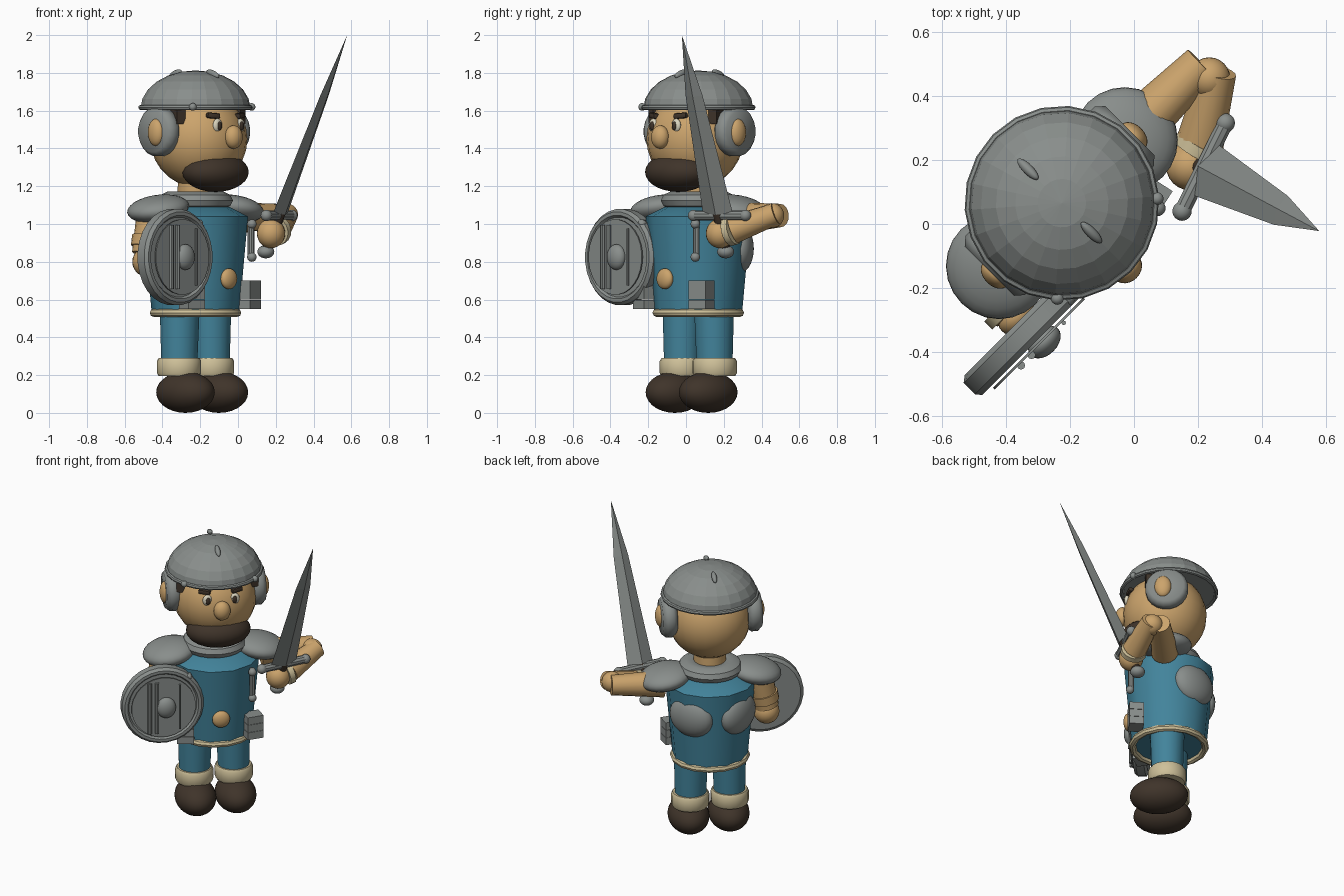
import bpy, bmesh, math
from mathutils import Matrix, Vector

if "Cube" in bpy.data.objects:
    bpy.data.objects.remove(bpy.data.objects["Cube"])

# Figure frame: +x is the figure's left, -y its front; turned 45 degrees in the scene
W = Matrix.Translation((-0.225, 0.065, 0)) @ Matrix.Rotation(math.radians(45), 4, 'Z')
WI = W.inverted()


def mat(name, r, g, b):
    m = bpy.data.materials.new(name)
    m.diffuse_color = (r, g, b, 1)
    m.use_nodes = True
    m.node_tree.nodes["Principled BSDF"].inputs["Base Color"].default_value = m.diffuse_color
    return m


STEEL = mat("steel_grey", 0.25, 0.27, 0.26)
BLUE = mat("tunic_blue", 0.055, 0.23, 0.33)
SKIN = mat("skin_tan", 0.60, 0.37, 0.15)
BROWN = mat("dark_brown", 0.05, 0.034, 0.023)
CREAM = mat("cream_trim", 0.62, 0.53, 0.32)
WHITE = mat("eye_white", 0.70, 0.66, 0.52)


def finish(name, bm, m, material, smooth=35):
    bm.transform(W @ m)
    bmesh.ops.recalc_face_normals(bm, faces=bm.faces)
    me = bpy.data.meshes.new(name)
    bm.to_mesh(me)
    bm.free()
    me.materials.append(material)
    ob = bpy.data.objects.new(name, me)
    bpy.context.collection.objects.link(ob)
    if smooth:
        bpy.ops.object.select_all(action='DESELECT')
        ob.select_set(True)
        bpy.context.view_layer.objects.active = ob
        bpy.ops.object.shade_smooth_by_angle(angle=math.radians(smooth))
    return ob


def ball(name, loc, radii, material, rot=None):
    bm = bmesh.new()
    bmesh.ops.create_uvsphere(bm, u_segments=24, v_segments=14, radius=1)
    m = Matrix.Translation(loc) @ (rot or Matrix()) @ Matrix.Diagonal((*radii, 1))
    return finish(name, bm, m, material)


def box(name, loc, size, material, rot=None, bevel=0.0):
    bm = bmesh.new()
    bmesh.ops.create_cube(bm, size=1)
    bm.transform(Matrix.Diagonal((*size, 1)))
    if bevel:
        bmesh.ops.bevel(bm, geom=bm.edges[:], offset=bevel, segments=2, affect='EDGES', profile=0.5)
    return finish(name, bm, Matrix.Translation(loc) @ (rot or Matrix()), material)


def rod(name, p, q, r1, r2, material, seg=16):
    p, q = Vector(p), Vector(q)
    bm = bmesh.new()
    bmesh.ops.create_cone(bm, cap_ends=True, segments=seg, radius1=r1, radius2=r2, depth=(q - p).length)
    rot = (q - p).to_track_quat('Z', 'Y').to_matrix().to_4x4()
    return finish(name, bm, Matrix.Translation((p + q) / 2) @ rot, material)


def lathe(name, profile, material, seg=24, m=Matrix(), smooth=35):
    """Spin a closed (radius, height) outline around the z axis."""
    bm = bmesh.new()
    rings = [[bm.verts.new((r * math.cos(a), r * math.sin(a), z)) for r, z in profile]
             for a in (2 * math.pi * (i + 0.5) / seg for i in range(seg))]
    n = len(profile)
    for i in range(seg):
        a, b = rings[i], rings[(i + 1) % seg]
        for j in range(n):
            k = (j + 1) % n
            bm.faces.new((a[j], b[j], b[k], a[k]))
    bmesh.ops.remove_doubles(bm, verts=bm.verts[:], dist=1e-5)
    return finish(name, bm, m, material, smooth)


def ring(r, z, rr, rz, n=8):
    return [(r + rr * math.cos(2 * math.pi * i / n), z + rz * math.sin(2 * math.pi * i / n)) for i in range(n)]


def scene(x, y, z):
    return WI @ Vector((x, y, z))


# Torso, hem, collar, neck
lathe("tunic", [(0, .53), (.232, .53), (.278, 1.04), (.18, 1.09), (0, 1.09)], BLUE, 12)
lathe("tunic_hem", ring(.225, .53, .022, .022), CREAM, 16)
lathe("collar", ring(.125, 1.125, .075, .05, 10), STEEL, 24)
rod("neck", (0, 0, 1.08), (0, -.01, 1.25), .1, .1, SKIN, 20)
ball("buckle", (0, -.25, .71), (.055, .03, .055), SKIN)

# Head and face
ball("head", (0, -.025, 1.45), (.257, .257, .257), SKIN)
ball("beard", (0, -.15, 1.275), (.2, .15, .105), BROWN)
ball("nose", (0, -.285, 1.46), (.052, .045, .062), SKIN)

# Helmet: domed shell with rim and two crest studs
arc = [(.292 * math.cos(math.radians(a)), 1.61 + .203 * math.sin(math.radians(a))) for a in range(0, 91, 15)]
lathe("helmet_dome", arc[:-1] + [(0, 1.813), (0, 1.61)], STEEL, 22, smooth=0)
lathe("helmet_rim", ring(.29, 1.617, .014, .014, 8), STEEL, 22)
for v, tilt in ((.15, -20), (-.13, 20)):
    ball("crest_stud", (0, v, 1.795), (.016, .047, .018), STEEL, Matrix.Rotation(math.radians(tilt), 4, 'X'))

# Paired parts
for s in (-1, 1):
    ball("eye", (s * .085, -.25, 1.522), (.03, .017, .036), WHITE)
    ball("pupil", (s * .083, -.264, 1.52), (.015, .009, .024), BROWN)
    box("eyebrow", (s * .1, -.232, 1.573), (.075, .035, .03), BROWN,
        Matrix.Rotation(s * math.radians(22), 4, 'Z') @ Matrix.Rotation(s * math.radians(-5), 4, 'Y'), .01)
    box("sideburn", (s * .222, -.09, 1.575), (.05, .07, .09), BROWN, Matrix.Rotation(s * math.radians(15), 4, 'Z'))
    side = Matrix.Translation((s * .265, .01, 1.49)) @ Matrix.Rotation(math.radians(90), 4, 'Y')
    lathe("ear_guard", [(0, -.045), (.11, -.045), (.132, -.02), (.132, .02), (.11, .045), (0, .045)],
          STEEL, 20, side, 50)
    ball("ear", (s * .305, -.01, 1.485), (.035, .052, .072), SKIN)
    ball("rim_rivet", (s * .22, -.2, 1.62), (.02, .02, .02), STEEL)
    ball("shoulder_pad", (s * .28, 0, 1.08), (.165, .165, .072), STEEL, Matrix.Rotation(s * math.radians(10), 4, 'Y'))
    # Back plates set into the tunic
    ball("back_plate", (s * .145, .165, .87), (.15, .075, .13), STEEL, Matrix.Rotation(-s * math.radians(42), 4, 'Z'))
    # Layered belt pouch
    for k in range(3):
        box("belt_pouch", (s * .21, -.185, .574 + k * .051), (.105, .09, .049), STEEL,
            Matrix.Rotation(s * math.radians(12), 4, 'Z'))
    # Chest strap with knobs
    rod("chest_strap", (s * .2, -.215, .82), (s * .2, -.215, 1.02), .018, .018, STEEL, 10)
    for z in (.825, 1.0):
        ball("strap_knob", (s * .2, -.222, z), (.025, .025, .025), STEEL)
    # Legs and shoes
    rod("leg", (s * .122, 0, .22), (s * .118, 0, .56), .095, .107, BLUE, 20)
    lathe("boot_cuff", [(0, .195), (.108, .195), (.117, .21), (.117, .275), (.108, .29), (0, .29)],
          CREAM, 20, Matrix.Translation((s * .123, 0, 0)), 50)
    ball("shoe", (s * .125, -.05, .109), (.127, .18, .109), BROWN)

# Sword arm
elbow, wrist, hand = scene(.235, .455, 1.045), scene(.205, .25, .97), scene(.175, .18, .95)
rod("left_upper_arm", scene(-.02, .27, 1.03), scene(.212, .5, 1.045), .085, .062, SKIN)
rod("left_forearm", scene(.262, .475, 1.055), wrist, .058, .075, SKIN)
ball("left_elbow", elbow, (.065, .065, .065), SKIN)
rod("left_cuff", scene(.212, .255, .97), scene(.195, .225, .962), .08, .08, CREAM)
ball("left_hand", hand, (.075, .075, .078), SKIN)

# Sword: diamond-section blade, guard, grip and pommel
base, tip = scene(.225, .168, 1.06), scene(.578, -.022, 2.0)
axis = (tip - base).normalized()
g0, g1 = scene(.15, .04, 1.045), scene(.285, .315, 1.045)
wide = (g1 - g0).normalized()
wide = (wide - axis * wide.dot(axis)).normalized()
thick = axis.cross(wide)
bm = bmesh.new()
loops = []
for t, w, h in ((0, .088, .03), (.66, .05, .018)):
    c = base.lerp(tip, t)
    loops.append([bm.verts.new(c + o) for o in (wide * w, thick * h, -wide * w, -thick * h)])
end = bm.verts.new(tip)
bm.faces.new(loops[0])
for i in range(4):
    j = (i + 1) % 4
    bm.faces.new((loops[0][i], loops[0][j], loops[1][j], loops[1][i]))
    bm.faces.new((loops[1][i], loops[1][j], end))
finish("sword_blade", bm, Matrix(), STEEL, 0)
rod("sword_guard", g0, g1, .026, .026, STEEL, 10)
for p in (g0, g1):
    ball("guard_end", p, (.03, .03, .03), STEEL)
pommel = base - axis * .225
rod("sword_grip", pommel, base, .028, .028, BROWN, 12)
ball("sword_pommel", pommel, (.045, .045, .035), STEEL)

# Shield arm with stacked bands
rod("right_upper_arm", (-.3, .02, 1.06), (-.35, .02, .84), .085, .075, SKIN)
ball("right_elbow", (-.35, .01, .8), (.08, .08, .08), SKIN)
rod("right_arm_band", (-.33, .02, .93), (-.343, .02, .875), .089, .086, SKIN)
rod("right_forearm", (-.35, .01, .8), (-.35, -.13, .81), .075, .065, SKIN)
rod("right_cuff", (-.35, -.09, .81), (-.35, -.125, .81), .082, .082, CREAM)
ball("right_hand", (-.35, -.15, .81), (.065, .05, .07), SKIN)

# Round shield facing forward
SH = Matrix.Translation((-.36, -.205, .825)) @ Matrix.Rotation(math.radians(90), 4, 'X')
lathe("shield_body", [(0, -.04), (.235, -.04), (.255, -.025), (.255, .025), (.24, .043),
                      (.222, .043), (.212, .03), (0, .03)], STEEL, 28, SH, 25)
lathe("shield_face", [(0, .05), (.2, .05), (.2, .058), (0, .058)], STEEL, 28, SH)
for u, r, h in ((-.088, .013, .17), (-.042, .013, .17), (.1, .007, .15)):
    rod("shield_bar", (-.36 + u, -.268, .825 - h), (-.36 + u, -.268, .825 + h), r, r, STEEL, 8)
ball("shield_boss", (-.345, -.268, .825), (.06, .04, .068), STEEL)
